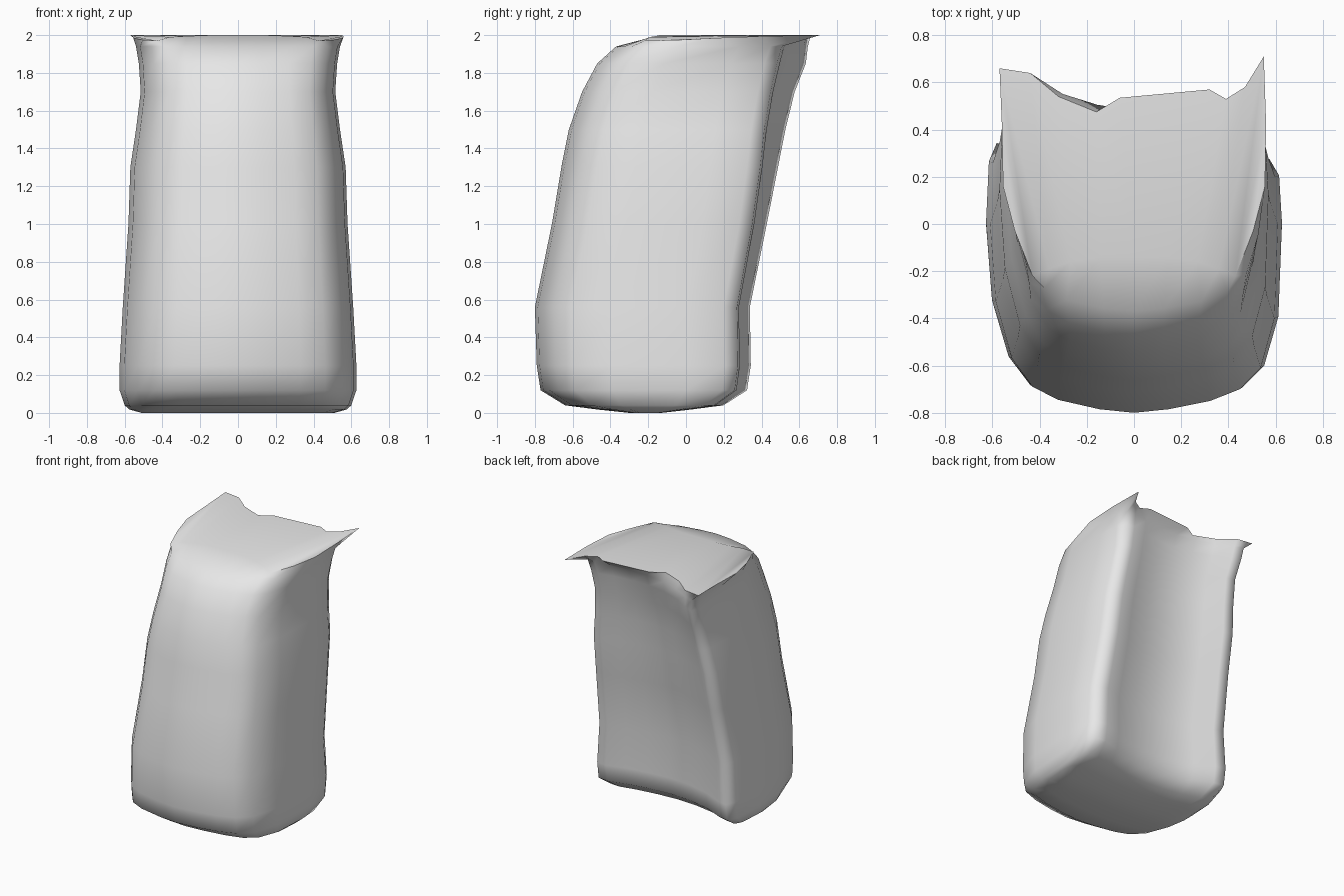
import bpy
import bmesh

if "Cube" in bpy.data.objects:
    bpy.data.objects.remove(bpy.data.objects["Cube"], do_unlink=True)

grey = bpy.data.materials.new("plain_grey")
grey.use_nodes = True
grey.diffuse_color = (0.8, 0.8, 0.8, 1)
grey.node_tree.nodes["Principled BSDF"].inputs["Base Color"].default_value = (0.8, 0.8, 0.8, 1)

# Cross-section of each side of the sack, from front centre round to the hollow back
LEFT = [(0, -.8), (.15, -.785), (.33, -.75), (.46, -.7), (.55, -.61), (.61, -.4), (.625, 0),
        (.613, .2), (.572, .27), (.49, .28), (.35, .24), (.18, .21), (0, .195)]
RIGHT = [(0, -.8), (-.15, -.785), (-.33, -.745), (-.44, -.69), (-.53, -.57), (-.6, -.33),
         (-.625, 0), (-.613, .26), (-.58, .338), (-.5, .32), (-.35, .25), (-.18, .21), (0, .195)]
FRONT, BACK, WIDTH = -.8, .34, .625

# Height, front y, back y, half width and how far the left back corner lags
RINGS = [(0, -.3, -.13, .51, 0), (.018, -.47, .03, .575, 0), (.04, -.64, .2, .6, 0),
         (.12, -.77, .325, .627, 0), (.25, -.79, .345, .627, 0), (.56, -.8, .34, .61, 0),
         (1, -.71, .43, .58, .01), (1.3, -.66, .49, .57, .03), (1.5, -.62, .53, .54, .05),
         (1.7, -.55, .58, .515, .07), (1.85, -.47, .64, .525, .1), (1.94, -.37, .65, .54, .09)]

# Folded top: shared front and side rim, then the ragged back rim of each side
RIM = [(0, -.14, 2), (.14, -.14, 2), (.27, -.16, 1.995), (.36, -.19, 1.99), (.43, -.22, 1.97),
       (.505, -.03, 1.975), (.555, .16, 1.985), (.56, .42, 1.995)]
LEFT_BACK = [(.55, .71), (.47, .58), (.39, .53), (.32, .57)]
RIGHT_BACK = [(-.57, .66), (-.44, .64), (-.32, .54), (-.16, .475)]
n = len(LEFT)


def full_ring(bm, left, right):
    """Vertices up the left half, then back down the right half."""
    return [bm.verts.new(p) for p in left + right[-2:0:-1]]


def place(x, y, z, front, back, width, lag):
    """Fit one section point to a ring."""
    t = (y - FRONT) / (BACK - FRONT)
    skew = lag * t * (x + WIDTH) / (2 * WIDTH)
    return (x * width / WIDTH, front + t * (back - front) - skew, z)


def cap(bm, ring):
    """Close a ring with strips running from front to back on each side."""
    for side in (1, -1):
        for k in range(n // 2):
            strip = (k, k + 1, n - 2 - k, n - 1 - k)
            bm.faces.new(list(dict.fromkeys(ring[side * i] for i in strip)))


bm = bmesh.new()
rings = []
for z, *fit in RINGS:
    halves = [[place(x, y, z, *fit) for x, y in half] for half in (LEFT, RIGHT)]
    rings.append(full_ring(bm, *halves))

centre = [(-.06, .535, 2)]
left = RIM + [(x, y, 2) for x, y in LEFT_BACK] + centre
right = [(-x, y, z) for x, y, z in RIM] + [(x, y, 2) for x, y in RIGHT_BACK] + centre
rings.append(full_ring(bm, left, right))

# Skin the rings and close both ends
for low, high in zip(rings, rings[1:]):
    for i in range(len(low)):
        j = (i + 1) % len(low)
        bm.faces.new((low[i], low[j], high[j], high[i]))
cap(bm, rings[0])
cap(bm, rings[-1])
bmesh.ops.recalc_face_normals(bm, faces=bm.faces)

# Smooth cloth, with a sharp fold round the sides and back of the top
for face in bm.faces:
    face.smooth = True
top = rings[-1]
for i in range(4, len(top) - 4):
    bm.edges.get((top[i], top[i + 1])).smooth = False

mesh = bpy.data.meshes.new("sack_body")
bm.to_mesh(mesh)
bm.free()
mesh.materials.append(grey)
sack = bpy.data.objects.new("sack_body", mesh)
bpy.context.collection.objects.link(sack)
